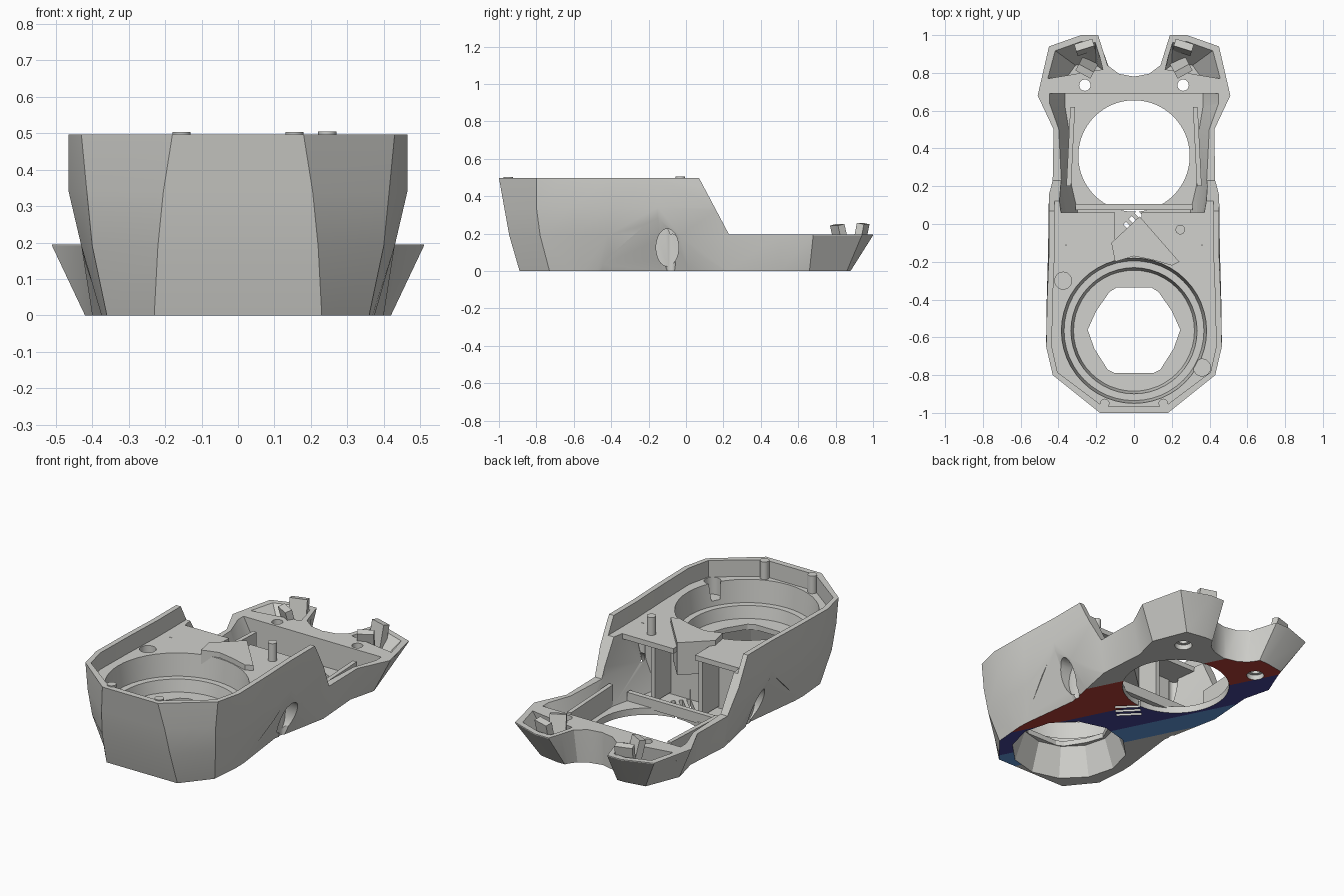
import bpy, bmesh, math
from mathutils import Matrix, Vector

if "Cube" in bpy.data.objects:
    bpy.data.objects.remove(bpy.data.objects["Cube"])


def material(name, rgb):
    m = bpy.data.materials.new(name)
    m.use_nodes = True
    m.diffuse_color = (*rgb, 1)
    m.node_tree.nodes["Principled BSDF"].inputs["Base Color"].default_value = (*rgb, 1)
    return m


GREY = material("warm grey", (0.64, 0.64, 0.61))
RED = material("dark red", (0.47, 0.05, 0.04))
NAVY = material("navy", (0.06, 0.06, 0.32))
STEEL = material("steel blue", (0.12, 0.31, 0.7))


def finish(bm, name):
    bmesh.ops.recalc_face_normals(bm, faces=bm.faces)
    me = bpy.data.meshes.new(name)
    bm.to_mesh(me)
    bm.free()
    ob = bpy.data.objects.new(name, me)
    bpy.context.collection.objects.link(ob)
    me.materials.append(GREY)
    return ob


def loft(name, rings, mirror=True, side=1):
    """Skin stacked outlines; each ring is (z, points)."""
    bm = bmesh.new()
    loops = []
    for z, pts in rings:
        pts = [(x * side, y) for x, y in pts]
        if mirror:
            pts = pts + [(-x, y) for x, y in reversed(pts) if x > 0]
        loops.append([bm.verts.new((x, y, z)) for x, y in pts])
    n = len(loops[0])
    for a, b in zip(loops, loops[1:]):
        for i in range(n):
            j = (i + 1) % n
            bm.faces.new((a[i], a[j], b[j], b[i]))
    bm.faces.new(loops[0])
    bm.faces.new(loops[-1])
    return finish(bm, name)


def cone(name, x, y, z0, z1, r0, r1, seg=48):
    bm = bmesh.new()
    bmesh.ops.create_cone(bm, cap_ends=True, segments=seg, radius1=r0,
                          radius2=r1, depth=z1 - z0,
                          matrix=Matrix.Translation((x, y, (z0 + z1) / 2)))
    return finish(bm, name)


def rod(name, x, y, z0, z1, r, seg=24):
    return cone(name, x, y, z0, z1, r, r, seg)


def box(name, loc, size, turn=0.0, tilt=0.0):
    bm = bmesh.new()
    mat = (Matrix.Translation(loc) @ Matrix.Rotation(turn, 4, "Z")
           @ Matrix.Rotation(tilt, 4, "X") @ Matrix.Diagonal((*size, 1)))
    bmesh.ops.create_cube(bm, size=1, matrix=mat)
    return finish(bm, name)


def cut(body, cutter):
    mod = body.modifiers.new("cut", "BOOLEAN")
    mod.operation, mod.solver, mod.object = "DIFFERENCE", "EXACT", cutter
    bpy.context.view_layer.objects.active = body
    bpy.ops.object.modifier_apply(modifier=mod.name)
    bpy.data.objects.remove(cutter)


# Outer shell: faceted outline with two horns at the rear
rear_low = [(.38, .5), (.42, .66), (.34, .86), (.22, .88), (.17, .88), (.16, .86), (.13, .82), (.08, .79), (0, .77)]
rear_mid = [(.425, .5), (.51, .68), (.45, .94), (.28, 1), (.19, 1), (.165, .92), (.14, .84), (.08, .795), (0, .78)]
body = loft("housing_shell", [
    (0, [(.23, -.89), (.36, -.73), (.375, -.55), (.372, -.45), (.385, -.13), (.4, .22)] + rear_low),
    (.19, [(.22, -.945), (.4, -.78), (.43, -.6), (.43, -.42), (.43, -.14), (.43, .22)] + rear_mid),
    (.34, [(.205, -.972), (.415, -.8), (.465, -.62), (.462, -.4), (.455, -.15), (.45, .2)] + rear_mid),
    (.497, [(.18, -1), (.43, -.8), (.465, -.65), (.46, -.4), (.45, -.15), (.45, .2)] + rear_mid)])

# Low rear deck with sloped step
cut(body, loft("step_cutter", [(.195, [(.8, .23), (.8, 1.3)]), (.6, [(.8, .015), (.8, 1.3)])]))

# Upper ledge inside the rim
ledge = [(.165, -.965), (.405, -.785), (.435, -.65), (.43, -.4), (.42, -.15), (.42, .3)]
cut(body, loft("ledge_cutter", [(.4, ledge), (.6, ledge)]))

# Front bowl, its stepped floor, and the funnel underneath
cut(body, cone("bowl_cutter", 0, -.565, .27, .45, .37, .39))
cut(body, cone("bowl_step_cutter", 0, -.565, .2, .3, .32, .34))
cut(body, cone("funnel_cutter", 0, -.56, -.02, .17, .325, .26, 12))
hexagon = [(.09, -.335), (.13, -.36), (.2, -.46), (.245, -.56), (.21, -.66), (.14, -.77), (.1, -.79)]
cut(body, loft("hex_hole_cutter", [(.1, hexagon), (.5, hexagon)]))

# Middle and rear cavity
cut(body, loft("cavity_cutter", [
    (.04, [(.26, -.1), (.33, .2), (.345, .5), (.365, .62), (.365, .69)]),
    (.2, [(.33, -.1), (.385, .2), (.4, .5), (.45, .64), (.45, .69)]),
    (.6, [(.4, -.1), (.41, .2), (.4, .5), (.45, .64), (.45, .69)])]))
cut(body, rod("round_hole_cutter", 0, .36, -.1, .15, .295, 64))

for s in (1, -1):
    # Valley pinching the waist
    cut(body, loft("waist_cutter", [
        (-.03, [(.368, -.535), (.318, -.128), (.395, .257), (.6, .257), (.6, -.535)]),
        (.3, [(.454, -.155), (.452, -.15), (.454, -.145), (.6, -.145), (.6, -.155)])], False, s))
    # Horn pockets
    cut(body, loft("horn_cutter", [
        (.05, [(.36, .77), (.31, .84), (.24, .85), (.2, .84), (.17, .82), (.15, .79)]),
        (.2, [(.46, .77), (.42, .92), (.28, .97), (.205, .965), (.185, .9), (.165, .82)])], False, s))
    # Screw holes with flared mouths
    cut(body, rod("screw_cutter", s * .26, .735, -.1, .4, .03))
    cut(body, rod("mouth_cutter", s * .26, .735, -.1, .03, .048))
    cut(body, rod("screw_cutter", s * .36, -.085, -.1, .6, .028))
    # Oval side pocket
    oval = rod("oval_cutter", 0, 0, -.12, .12, 1, 32)
    oval.data.transform(Matrix.Translation((s * .455, -.1, .125))
                        @ Matrix.Rotation(math.pi / 2, 4, "Y")
                        @ Matrix.Diagonal((.1, .06, 1, 1)))
    cut(body, oval)
    # Seats for the uneven corner bosses
    boss = (-.375, -.3) if s < 0 else (.36, -.76)
    cut(body, rod("boss_cutter", *boss, .3, .6, .045))

# Vent slots in the floor
for i in (-1, 0, 1):
    cut(body, box("vent_cutter", (.03 + i * .03, -.015 + i * .03, 0), (.14, .022, .2), -math.pi / 4))

# Diagonal colour bands on the flat underside
bm = bmesh.new()
bm.from_mesh(body.data)
under = lambda f: f.normal.z < -.95 and f.calc_center_median().z < .002
bmesh.ops.triangulate(bm, faces=[f for f in bm.faces if under(f)])
across = Vector((1, .5, 0))
limits = (-.33, -.17, .06, .37)
for d in limits:
    faces = [f for f in bm.faces if under(f)]
    geom = set(faces)
    for f in faces:
        geom.update(f.edges)
        geom.update(f.verts)
    bmesh.ops.bisect_plane(bm, geom=list(geom), dist=1e-5, plane_co=(d, 0, 0), plane_no=across)
bm.normal_update()
for m in (STEEL, NAVY, RED):
    body.data.materials.append(m)
for f in bm.faces:
    f.material_index = 0
    if under(f):
        d = f.calc_center_median().dot(across)
        for i in range(3):
            if limits[i] < d < limits[i + 1]:
                f.material_index = i + 1
bm.to_mesh(body.data)
bm.free()

# Wedge block between the bowl and the middle cavity
wedge = [(.03, .04), (-.12, -.1), (-.1, -.2), (0, -.17), (.1, -.19), (.2, -.22), (.24, -.2)]
parts = [body, loft("wedge_block", [(.24, wedge), (.43, wedge)], False)]

# Lids and partition walls at the open end of the tall part
parts += [box("left_lid", (.22, -.025, .385), (.36, .17, .03)),
          box("right_lid", (-.25, -.025, .385), (.3, .17, .03)),
          box("left_partition", (.18, -.03, .22), (.025, .16, .34)),
          box("right_partition", (-.13, -.03, .22), (.025, .16, .34)),
          box("cavity_sill", (0, .09, .06), (.62, .03, .06))]

for s, side in ((1, "left"), (-1, "right")):
    # Upright ribs beside the round opening
    parts.append(box(side + "_rib", (s * .335, .41, .1), (.025, .42, .13), s * .05))
    # Crossbar ends and clip towers on the horns
    parts.append(box(side + "_bar_end", (s * .42, .725, .165), (.09, .05, .05)))
    parts.append(box(side + "_clip", (s * .25, .83, .15), (.09, .04, .2), s * .5, .25))
    parts.append(box(side + "_hook", (s * .26, .935, .19), (.1, .04, .13), s * -.3, -.2))
    # Pegs on the front wall
    parts.append(rod(side + "_front_peg", s * .155, -.95, .39, .503, .025))
parts.append(rod("rear_peg", .245, -.03, .39, .505, .025))

# Smooth shading with sharp facets kept
bpy.context.view_layer.update()
for ob in parts:
    ob.select_set(True)
bpy.context.view_layer.objects.active = body
bpy.ops.object.shade_smooth_by_angle(angle=math.radians(25))
